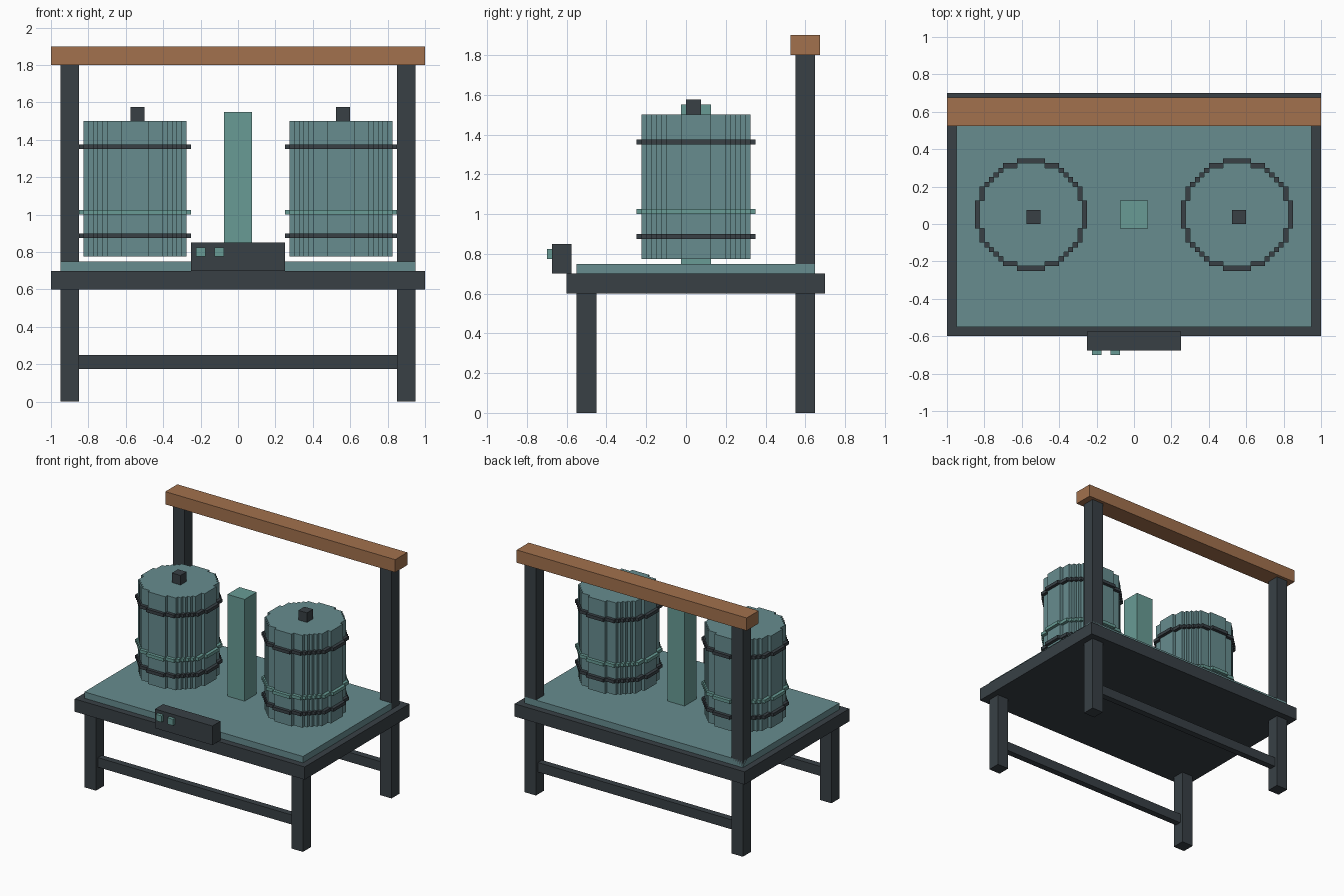
import bpy, bmesh

if "Cube" in bpy.data.objects:
    bpy.data.objects.remove(bpy.data.objects["Cube"])

V = 0.025  # block size of the stepped round parts


def material(name, rgb):
    m = bpy.data.materials.new(name)
    m.diffuse_color = (*rgb, 1)
    m.use_nodes = True
    m.node_tree.nodes["Principled BSDF"].inputs["Base Color"].default_value = m.diffuse_color
    return m


DARK = material("dark_iron", (0.040, 0.051, 0.060))
STEEL = material("blue_grey_steel", (0.135, 0.265, 0.275))
TEAL = material("light_teal", (0.140, 0.330, 0.300))
WOOD = material("wood", (0.360, 0.165, 0.075))


def add_object(name, bm, mat):
    me = bpy.data.meshes.new(name)
    bm.to_mesh(me)
    bm.free()
    me.materials.append(mat)
    ob = bpy.data.objects.new(name, me)
    bpy.context.collection.objects.link(ob)
    return ob


def box(name, x, y, z, mat):
    """Box from (min, max) ranges."""
    bm = bmesh.new()
    bmesh.ops.create_cube(bm, size=1)
    for v in bm.verts:
        v.co = [r[0] if c < 0 else r[1] for c, r in zip(v.co, (x, y, z))]
    return add_object(name, bm, mat)


def disc_cells(r):
    return {(i, j) for i in range(-r, r) for j in range(-r, r)
            if (i + .5) ** 2 + (j + .5) ** 2 <= r * r}


def stepped(name, cells, cx, cy, z, mat, merge=False):
    """Extrude a set of grid cells, walls only where a cell is exposed."""
    bm = bmesh.new()
    verts = {}

    def vert(i, j, k):
        if (i, j, k) not in verts:
            verts[i, j, k] = bm.verts.new((cx + i * V, cy + j * V, z[k]))
        return verts[i, j, k]

    for i, j in cells:
        ring = [(i, j), (i + 1, j), (i + 1, j + 1), (i, j + 1)]
        bm.faces.new([vert(*p, 1) for p in ring])
        bm.faces.new([vert(*p, 0) for p in reversed(ring)])
        for n, (di, dj) in enumerate([(0, -1), (1, 0), (0, 1), (-1, 0)]):
            if (i + di, j + dj) not in cells:
                a, b = ring[n], ring[(n + 1) % 4]
                bm.faces.new([vert(*a, 0), vert(*b, 0), vert(*b, 1), vert(*a, 1)])
    if merge:
        bmesh.ops.dissolve_limit(bm, angle_limit=0.01, verts=bm.verts[:], edges=bm.edges[:])
    return add_object(name, bm, mat)


# Table: frame slab and work surface
box("frame_slab", (-1, 1), (-0.6, 0.7), (0.6, 0.7), DARK)
box("work_surface", (-0.95, 0.95), (-0.55, 0.65), (0.7, 0.75), STEEL)

# Legs, rear posts, and barrels on each side
barrel, hoop = disc_cells(11), disc_cells(12) - disc_cells(11)
for side, s in (("left", -1), ("right", 1)):
    lx = sorted((s * 0.85, s * 0.95))
    for end, y in (("front", (-0.55, -0.45)), ("rear", (0.55, 0.65))):
        box(f"{end}_leg_{side}", lx, y, (0, 0.6), DARK)
    box(f"rear_post_{side}", lx, (0.55, 0.65), (0.7, 1.8), DARK)

    cx, cy = s * 0.55, 0.05
    stepped(f"barrel_{side}", barrel, cx, cy, (0.775, 1.5), STEEL, merge=True)
    for label, z, mat in (("lower", 0.875, DARK), ("middle", 1.0, TEAL), ("upper", 1.35, DARK)):
        stepped(f"{label}_hoop_{side}", hoop, cx, cy, (z, z + V), mat)
    box(f"barrel_knob_{side}", (cx - V, cx + 2 * V), (cy - 2 * V, cy + V), (1.5, 1.575), DARK)

# Stretchers between the legs
for end, y in (("front", (-0.525, -0.475)), ("rear", (0.575, 0.625))):
    box(f"{end}_stretcher", (-0.85, 0.85), y, (0.175, 0.25), DARK)

# Overhead beam
box("overhead_beam", (-1, 1), (0.525, 0.675), (1.8, 1.9), WOOD)

# Central column
box("centre_column", (-0.075, 0.075), (-0.025, 0.125), (0.75, 1.55), TEAL)

# Control panel with two buttons
box("control_panel", (-0.25, 0.25), (-0.675, -0.575), (0.7, 0.85), DARK)
for n, x in enumerate((-0.225, -0.125)):
    box(f"button_{n + 1}", (x, x + 0.05), (-0.7, -0.675), (0.775, 0.825), TEAL)
